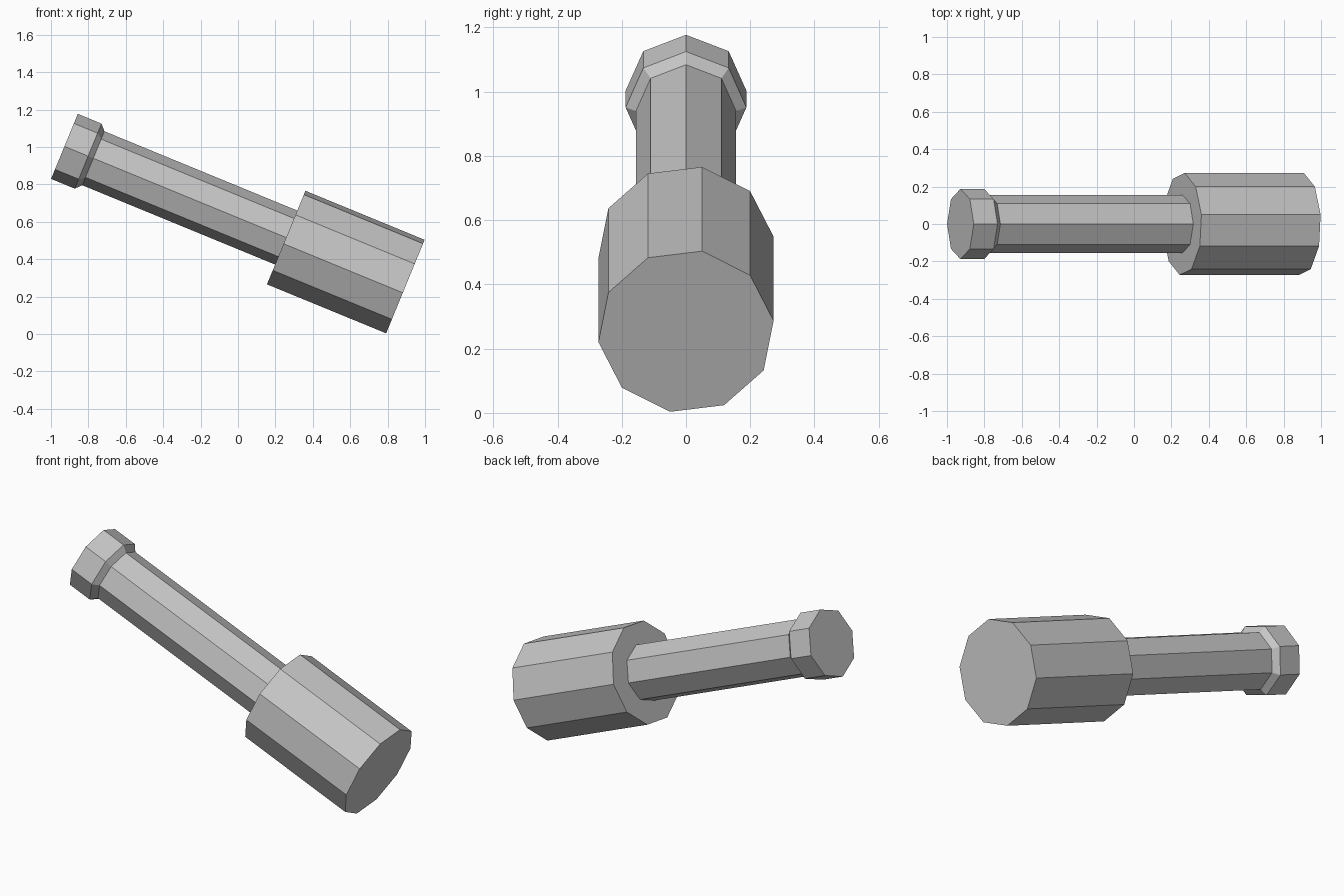
import bpy
import bmesh
from math import cos, sin, pi, radians
from mathutils import Matrix, Vector

cube = bpy.data.objects.get("Cube")
if cube:
    bpy.data.objects.remove(cube)

# Single plain grey material
grey = bpy.data.materials.new("plain grey")
grey.use_nodes = True
colour = (0.56, 0.56, 0.56, 1)
grey.diffuse_color = colour
grey.node_tree.nodes["Principled BSDF"].inputs["Base Color"].default_value = colour

# The whole tool leans along one axis, starting at the centre of the butt end
PLACE = Matrix.Translation(Vector((-0.928, 0, 1.003))) @ Matrix.Rotation(radians(112.35), 4, "Y")


def lathe(name, sides, profile, turn=0):
    """Closed faceted solid from (distance along axis, radius) pairs."""
    bm = bmesh.new()
    rings = []
    for along, radius in profile:
        angles = [turn + 2 * pi * i / sides for i in range(sides)]
        rings.append([bm.verts.new((radius * cos(a), radius * sin(a), along)) for a in angles])
    for low, high in zip(rings, rings[1:]):
        for i in range(sides):
            j = (i + 1) % sides
            bm.faces.new((low[i], low[j], high[j], high[i]))
    bm.faces.new(rings[0][::-1])
    bm.faces.new(rings[-1])
    mesh = bpy.data.meshes.new(name)
    bm.transform(PLACE)
    bm.normal_update()
    bm.to_mesh(mesh)
    bm.free()
    mesh.materials.append(grey)
    obj = bpy.data.objects.new(name, mesh)
    bpy.context.collection.objects.link(obj)
    return obj


# Octagonal handle with a bevelled butt knob, running just into the head
lathe("handle", 8, [(0, 0.188), (0.137, 0.188), (0.167, 0.156), (1.3, 0.156)])

# Ten-sided mallet head, slightly turned about the axis
lathe("head", 10, [(1.282, 0.275), (1.971, 0.275)], turn=radians(-10.5))
